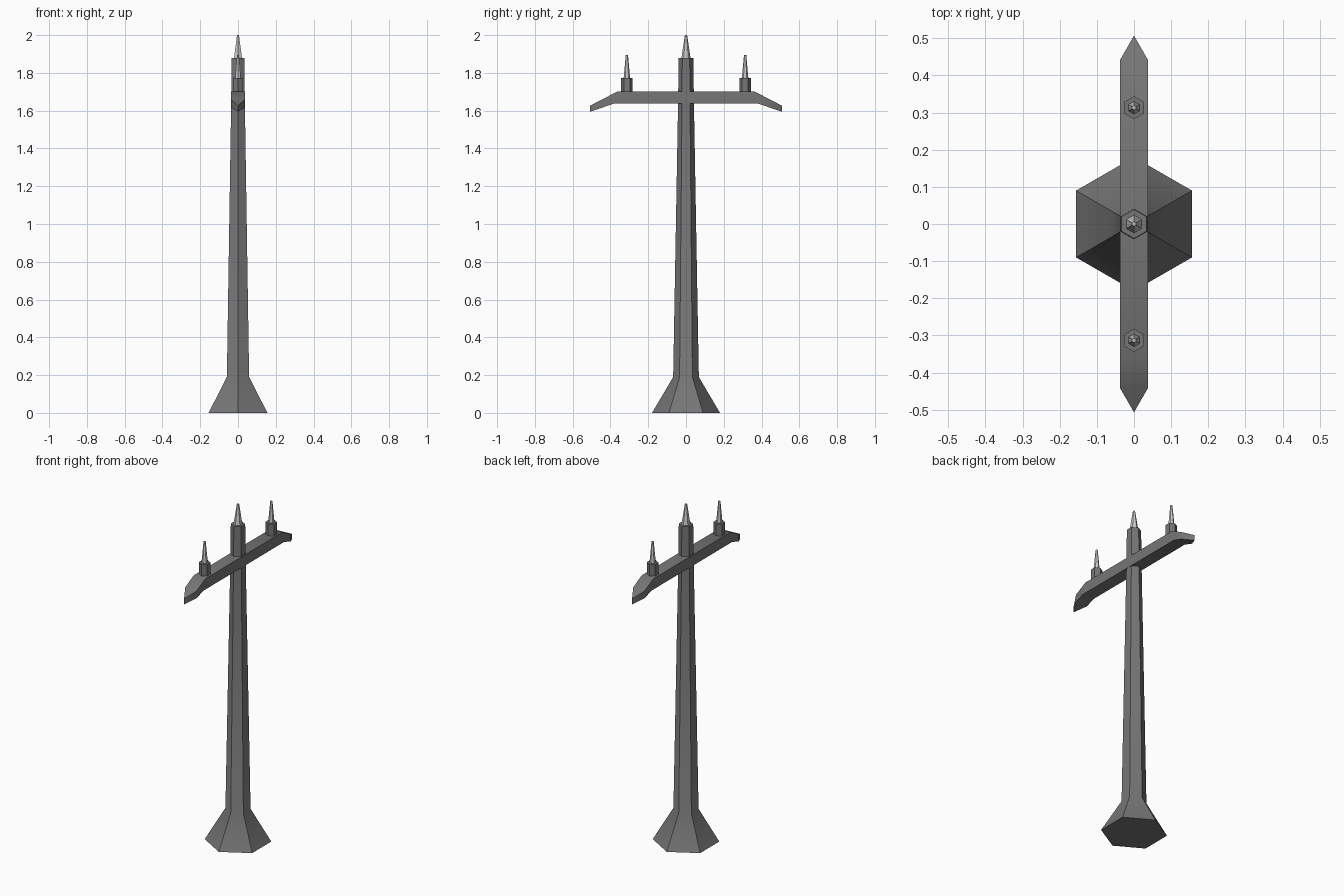
import bpy, bmesh
from math import sin, cos, pi, radians

if "Cube" in bpy.data.objects:
    bpy.data.objects.remove(bpy.data.objects["Cube"])


def make_material(name, value):
    mat = bpy.data.materials.new(name)
    mat.diffuse_color = (value, value, value, 1)
    mat.use_nodes = True
    mat.node_tree.nodes["Principled BSDF"].inputs["Base Color"].default_value = mat.diffuse_color
    return mat


dark = make_material("dark_grey", 0.18)
pale = make_material("pale_grey", 0.8)


def loft(name, rings, mat, caps=True):
    """Skin equal-length rings of points, optionally capping both ends."""
    bm = bmesh.new()
    loops = [[bm.verts.new(p) for p in ring] for ring in rings]
    n = len(rings[0])
    for a, b in zip(loops, loops[1:]):
        for i in range(n):
            j = (i + 1) % n
            bm.faces.new((a[i], a[j], b[j], b[i]))
    if caps:
        bm.faces.new(loops[0])
        bm.faces.new(loops[-1])
    bmesh.ops.remove_doubles(bm, verts=bm.verts, dist=1e-5)
    bmesh.ops.recalc_face_normals(bm, faces=bm.faces)
    mesh = bpy.data.meshes.new(name)
    bm.to_mesh(mesh)
    bm.free()
    mesh.materials.append(mat)
    obj = bpy.data.objects.new(name, mesh)
    bpy.context.collection.objects.link(obj)
    # Soften the gentle bends, keep the six-sided corners sharp
    bpy.ops.object.select_all(action='DESELECT')
    obj.select_set(True)
    bpy.context.view_layer.objects.active = obj
    bpy.ops.object.shade_smooth_by_angle(angle=radians(35))


def hex_column(name, profile, mat, y=0.0):
    """Six-sided column from (radius, z) pairs, corners on the y axis."""
    loft(name, [[(r * sin(k * pi / 3), y + r * cos(k * pi / 3), z)
                 for k in range(6)] for r, z in profile], mat)


# Pole with flared foot
hex_column("pole", [(0.18, 0), (0.068, 0.19), (0.042, 1.64), (0.039, 1.88)], dark)
hex_column("pole_top_spike", [(0.024, 1.88), (0.006, 2.0)], pale)

# Crossarm with drooping, pointed ends: half width, bottom (y, z), top (y, z);
# the ends close to a single edge, so they need no caps
half = [(0.038, (0.38, 1.638), (0.362, 1.702)),
        (0.038, (0.441, 1.617), (0.441, 1.661)),
        (0.0, (0.507, 1.595), (0.507, 1.627))]
stations = [(s, h) for s, part in ((-1, half[::-1]), (1, half)) for h in part]
loft("crossarm", [[(-w, s * b[0], b[1]), (w, s * b[0], b[1]),
                   (w, s * t[0], t[1]), (-w, s * t[0], t[1])]
                  for s, (w, b, t) in stations], dark, caps=False)

# Insulators on the arm
for side, y in (("left", -0.313), ("right", 0.313)):
    hex_column(f"insulator_base_{side}", [(0.031, 1.69), (0.031, 1.772)], dark, y)
    hex_column(f"insulator_spike_{side}", [(0.017, 1.772), (0.006, 1.896)], pale, y)
